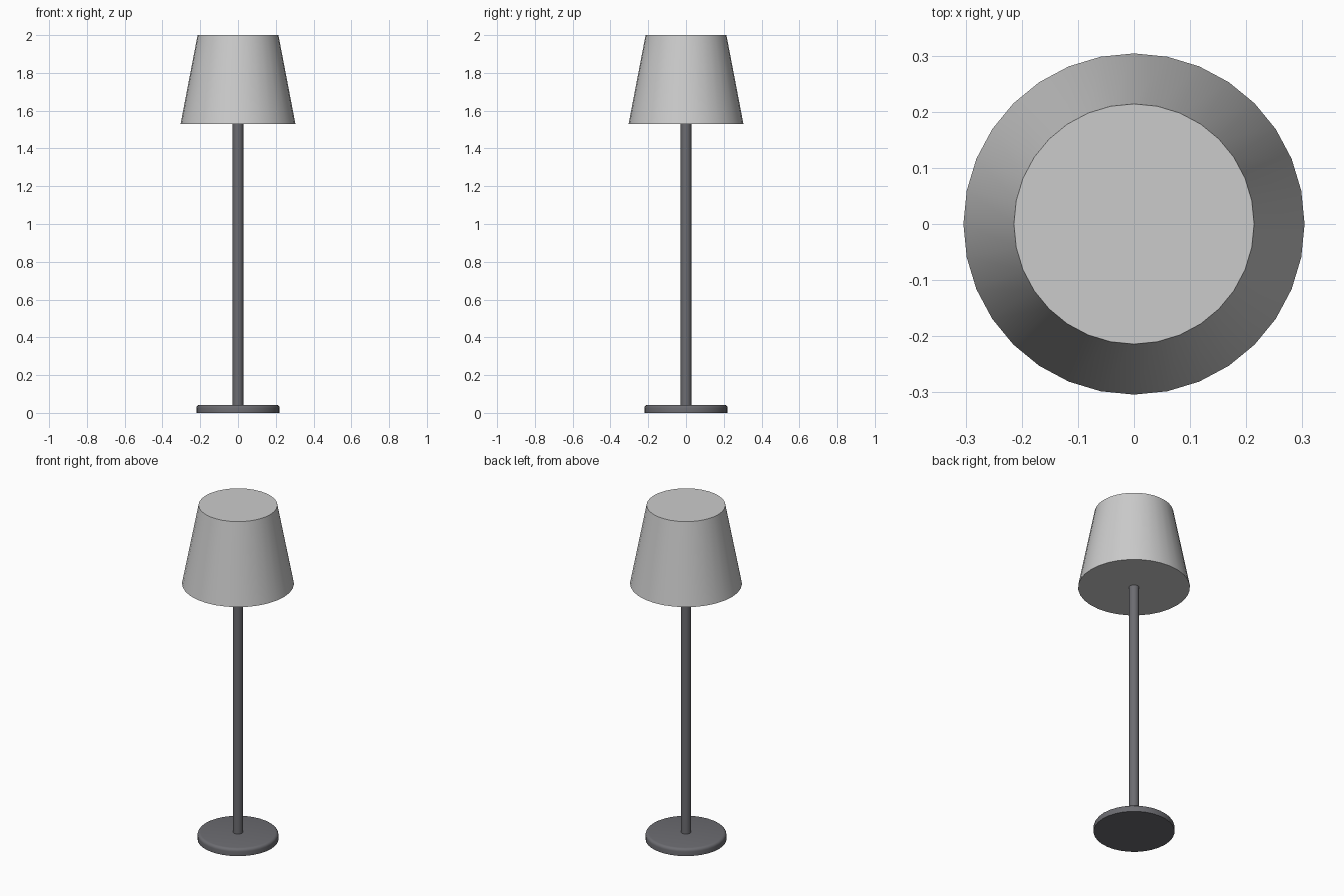
import bpy, bmesh, math

if "Cube" in bpy.data.objects:
    bpy.data.objects.remove(bpy.data.objects["Cube"])


def lathe(name, profile, sides, material=None):
    """Revolve an (r, z) profile about z and close both ends with flat caps."""
    bm = bmesh.new()
    rings = []
    for r, z in profile:
        rings.append([bm.verts.new((r * math.cos(2 * math.pi * i / sides),
                                    r * math.sin(2 * math.pi * i / sides), z))
                      for i in range(sides)])
    for low, high in zip(rings, rings[1:]):
        for i in range(sides):
            j = (i + 1) % sides
            bm.faces.new((low[i], low[j], high[j], high[i]))
    bm.faces.new(rings[0][::-1])
    bm.faces.new(rings[-1])
    mesh = bpy.data.meshes.new(name)
    bm.to_mesh(mesh)
    bm.free()
    obj = bpy.data.objects.new(name, mesh)
    bpy.context.collection.objects.link(obj)
    if material:
        mesh.materials.append(material)
    bpy.ops.object.select_all(action='DESELECT')
    obj.select_set(True)
    bpy.context.view_layer.objects.active = obj
    bpy.ops.object.shade_smooth_by_angle(angle=math.radians(40))
    return obj


metal = bpy.data.materials.new("dark_metal")
metal.diffuse_color = (0.15, 0.15, 0.165, 1)
metal.use_nodes = True
metal.node_tree.nodes["Principled BSDF"].inputs["Base Color"].default_value = metal.diffuse_color

# Round foot with a softened upper rim
rim = [(0.203 + 0.017 * math.cos(a), 0.026 + 0.017 * math.sin(a))
       for a in [math.radians(d) for d in (0, 22.5, 45, 67.5, 90)]]
lathe("base", [(0.22, 0.0)] + rim, 32, metal)

# Straight pole rising into the shade
lathe("pole", [(0.028, 0.03), (0.028, 1.535)], 16, metal)

# Tapered closed shade
lathe("lamp_shade", [(0.304, 1.53), (0.214, 2.0)], 32)
